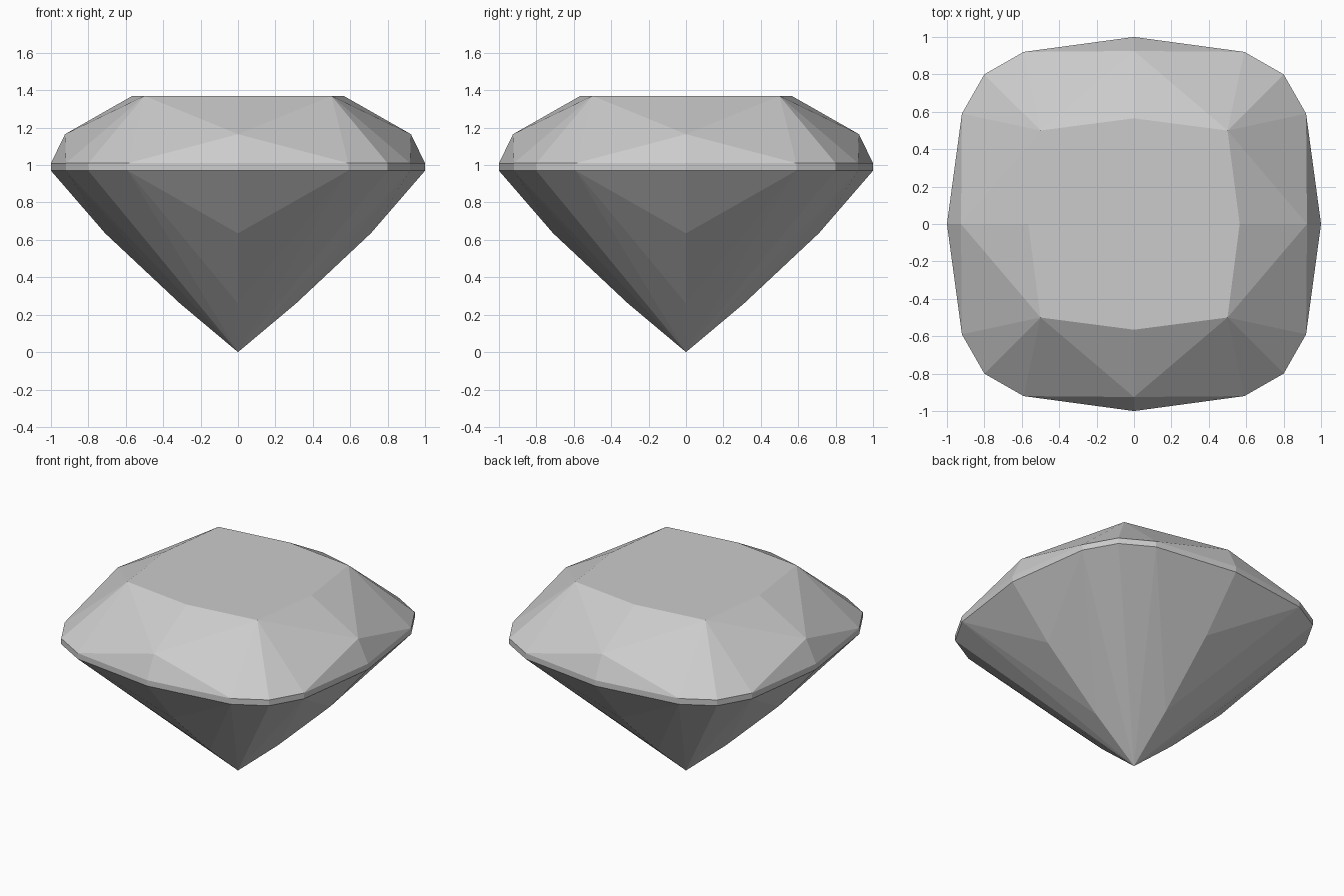
import bpy
import bmesh
from mathutils import Matrix, Vector
from math import pi

cube = bpy.data.objects.get("Cube")
if cube:
    bpy.data.objects.remove(cube, do_unlink=True)

# Single stone colour
stone = bpy.data.materials.new("grey_stone")
stone.use_nodes = True
stone.diffuse_color = (0.6, 0.6, 0.6, 1)
stone.node_tree.nodes["Principled BSDF"].inputs["Base Color"].default_value = (0.6, 0.6, 0.6, 1)

GIRDLE_TOP, GIRDLE_LOW, TABLE = 1.01, 0.97, 1.37
# Outline of half a side: side middle, shoulder, corner
OUTLINE = [(0, -1), (0.59, -0.92), (0.8, -0.8)]
low = [Vector((x, y, GIRDLE_LOW)) for x, y in OUTLINE]
top = [Vector((x, y, GIRDLE_TOP)) for x, y in OUTLINE]

table_mid = Vector((0, -0.565, TABLE))
table_corner = Vector((0.5, -0.5, TABLE))
crown_mid = Vector((0, -0.925, 1.165))
pavilion_mid = Vector((0, -0.71, 0.635))
pavilion_low = Vector((0, -0.31, 0.26))
culet = Vector((0, 0, 0))

# Facets of one eighth of the stone
facets = [
    (table_mid, crown_mid, table_corner),
    (crown_mid, top[0], top[1]),
    (crown_mid, top[1], table_corner),
    (table_corner, top[1], top[2]),
    (top[0], low[0], low[1], top[1]),
    (top[1], low[1], low[2], top[2]),
    (low[0], pavilion_mid, low[1]),
    (pavilion_mid, pavilion_low, low[1]),
    (pavilion_low, culet, low[1]),
    (low[1], culet, low[2]),
]

bm = bmesh.new()
mirror = Matrix.Scale(-1, 4, (1, 0, 0))
for quarter in range(4):
    turn = Matrix.Rotation(quarter * pi / 2, 4, "Z")
    for facet in facets:
        bm.faces.new([bm.verts.new(turn @ p) for p in facet])
        bm.faces.new([bm.verts.new(turn @ mirror @ p) for p in reversed(facet)])
bmesh.ops.remove_doubles(bm, verts=bm.verts, dist=0.001)

# Flat table closes the open rim on top
bmesh.ops.holes_fill(bm, edges=[e for e in bm.edges if e.is_boundary], sides=0)
bmesh.ops.recalc_face_normals(bm, faces=bm.faces)

mesh = bpy.data.meshes.new("cut_gem")
bm.to_mesh(mesh)
bm.free()
mesh.materials.append(stone)
gem = bpy.data.objects.new("cut_gem", mesh)
bpy.context.collection.objects.link(gem)
